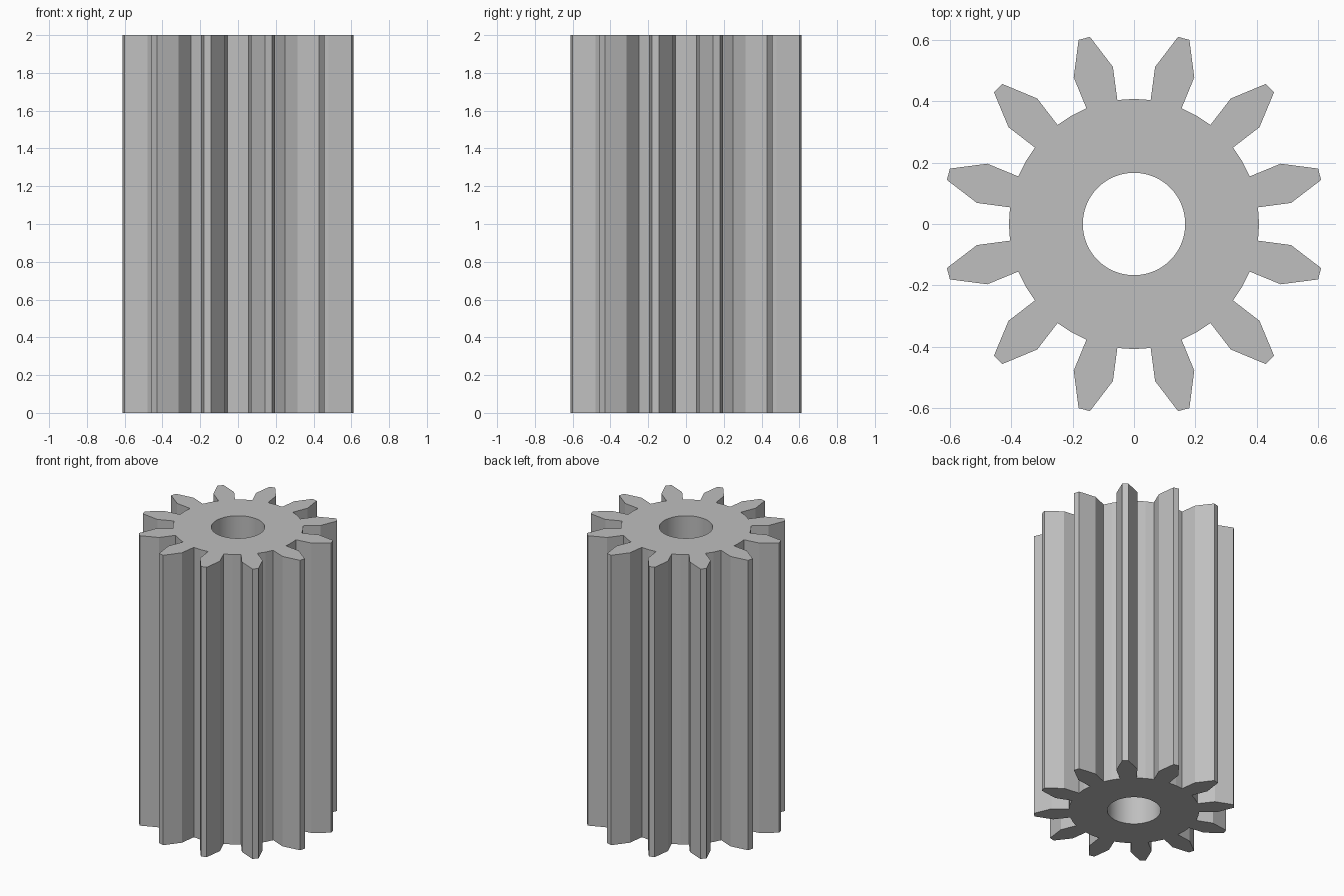
import bpy
import bmesh
from math import cos, sin, radians

TEETH = 12
HEIGHT = 2.0
HOLE_RADIUS = 0.167
PITCH = 360 / TEETH

# One tooth as (radius, angle from the tooth centre), ending mid-valley
TOOTH = [(0.408, -7.35), (0.517, -7.35), (0.627, -1.75),
         (0.627, 1.75), (0.517, 7.35), (0.408, 7.35), (0.408, 15)]

cube = bpy.data.objects.get("Cube")
if cube:
    bpy.data.objects.remove(cube, do_unlink=True)


def make_material(name, colour):
    mat = bpy.data.materials.new(name)
    mat.use_nodes = True
    mat.diffuse_color = colour
    mat.node_tree.nodes["Principled BSDF"].inputs["Base Color"].default_value = colour
    return mat


def polar(radius, degrees, z):
    return radius * cos(radians(degrees)), radius * sin(radians(degrees)), z


# Toothed outline and bore, with matching point counts
steps = len(TOOTH)
outline, bore = [], []
for tooth in range(TEETH):
    centre = (tooth + 0.5) * PITCH
    for i, (radius, angle) in enumerate(TOOTH):
        outline.append((radius, centre + angle))
        bore.append((HOLE_RADIUS, centre + (i - steps / 2 + 1) * PITCH / steps))

bm = bmesh.new()


def loop(points, z):
    return [bm.verts.new(polar(r, a, z)) for r, a in points]


def bridge(first, second, smooth=False):
    for i in range(len(first)):
        j = (i + 1) % len(first)
        face = bm.faces.new((first[i], first[j], second[j], second[i]))
        face.smooth = smooth


# Flanks, end faces and bore wall
outer_low, outer_high = loop(outline, 0), loop(outline, HEIGHT)
inner_low, inner_high = loop(bore, 0), loop(bore, HEIGHT)
bridge(outer_low, outer_high)
bridge(outer_high, inner_high)
bridge(inner_high, inner_low, smooth=True)
bridge(inner_low, outer_low)
bmesh.ops.recalc_face_normals(bm, faces=bm.faces)

# Keep the rims of the bore crisp
for edge in bm.edges:
    if len(edge.link_faces) == 2 and edge.calc_face_angle(0) > radians(20):
        edge.smooth = False

mesh = bpy.data.meshes.new("pinion_gear")
bm.to_mesh(mesh)
bm.free()
mesh.materials.append(make_material("steel grey", (0.52, 0.52, 0.52, 1)))
gear = bpy.data.objects.new("pinion_gear", mesh)
bpy.context.scene.collection.objects.link(gear)
